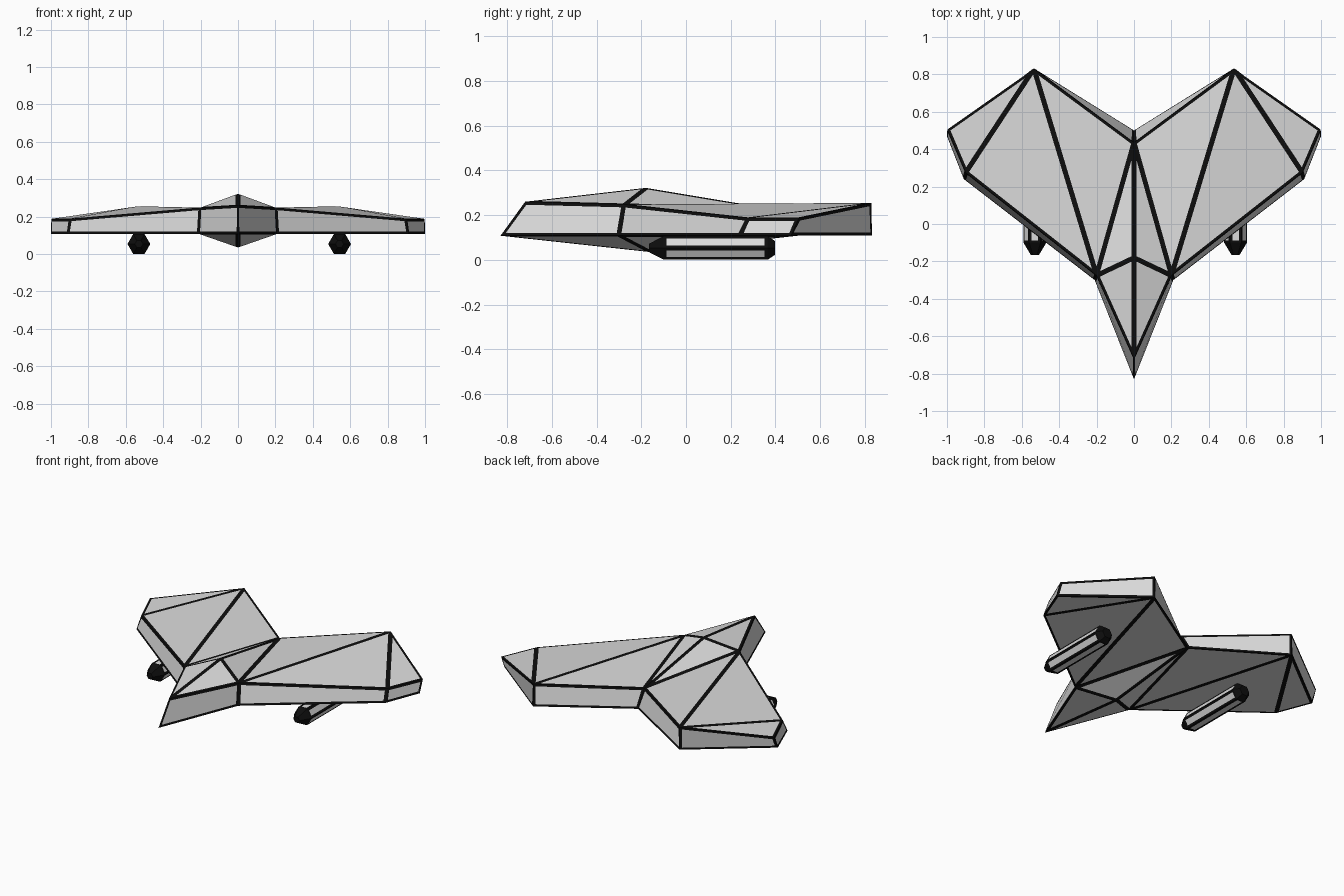
import bpy, bmesh, math
from mathutils import Matrix

if "Cube" in bpy.data.objects:
    bpy.data.objects.remove(bpy.data.objects["Cube"])


def material(name, c):
    m = bpy.data.materials.new(name)
    m.diffuse_color = (*c, 1)
    m.use_nodes = True
    m.node_tree.nodes["Principled BSDF"].inputs["Base Color"].default_value = m.diffuse_color
    return m


GREY = material("light grey panel", (0.72, 0.72, 0.72))
BLACK = material("black trim", (0.004, 0.004, 0.004))


def finish(bm, name, x=0.0):
    bmesh.ops.recalc_face_normals(bm, faces=bm.faces[:])
    mesh = bpy.data.meshes.new(name)
    bm.to_mesh(mesh)
    bm.free()
    mesh.materials.append(GREY)
    mesh.materials.append(BLACK)
    ob = bpy.data.objects.new(name, mesh)
    ob.location.x = x
    bpy.context.collection.objects.link(ob)
    return ob


def trim_edges(bm, faces, width):
    # black border around every panel
    border = bmesh.ops.inset_individual(bm, faces=faces, thickness=width,
                                        depth=0, use_even_offset=True)
    for f in border["faces"]:
        f.material_index = 1


# Hull: right half rims, order nose, shoulder, wing, tip, rear, notch, then peak
TOP = [(0, -0.72, 0.26), (0.2, -0.275, 0.248), (0.9, 0.275, 0.188),
       (0.998, 0.505, 0.188), (0.535, 0.83, 0.255), (0, 0.435, 0.22), (0, -0.18, 0.322)]
BOTTOM = [(0, -0.83, 0.108), (0.21, -0.3, 0.108), (0.91, 0.24, 0.108),
          (1.0, 0.47, 0.108), (0.535, 0.832, 0.108), (0, 0.5, 0.108), (0, -0.16, 0.035)]
TRIS = [(0, 1, 6), (1, 5, 6), (1, 4, 5), (1, 2, 4), (2, 3, 4)]

bm = bmesh.new()
top = [bm.verts.new(p) for p in TOP]
bot = [bm.verts.new(p) for p in BOTTOM]
for t in TRIS:
    bm.faces.new([top[i] for i in t])
    bm.faces.new([bot[i] for i in reversed(t)])
for i in range(5):
    bm.faces.new((bot[i], bot[i + 1], top[i + 1], top[i]))
bmesh.ops.mirror(bm, geom=bm.verts[:] + bm.edges[:] + bm.faces[:],
                 matrix=Matrix(), merge_dist=0.0005, axis='X')
bmesh.ops.recalc_face_normals(bm, faces=bm.faces[:])
trim_edges(bm, bm.faces[:], 0.0135)
finish(bm, "hull")


# Engine pods: hexagonal tubes with tapered black ends
def engine(name, x):
    bm = bmesh.new()
    rings = []
    for y, r in ((-0.165, 0.022), (-0.1, 0.061), (0.365, 0.061), (0.398, 0.036)):
        rings.append([bm.verts.new((r * math.cos(k * math.pi / 3), y,
                                    0.0535 + r * math.sin(k * math.pi / 3)))
                      for k in range(6)])
    panels = []
    for j in range(3):
        for k in range(6):
            n = (k + 1) % 6
            f = bm.faces.new((rings[j][k], rings[j][n], rings[j + 1][n], rings[j + 1][k]))
            if j == 1:
                panels.append(f)
            else:
                f.material_index = 1
    for ring in (rings[0], rings[-1]):
        bm.faces.new(ring).material_index = 1
    bmesh.ops.recalc_face_normals(bm, faces=bm.faces[:])
    trim_edges(bm, panels, 0.013)
    finish(bm, name, x)


engine("left_engine", -0.53)
engine("right_engine", 0.543)
